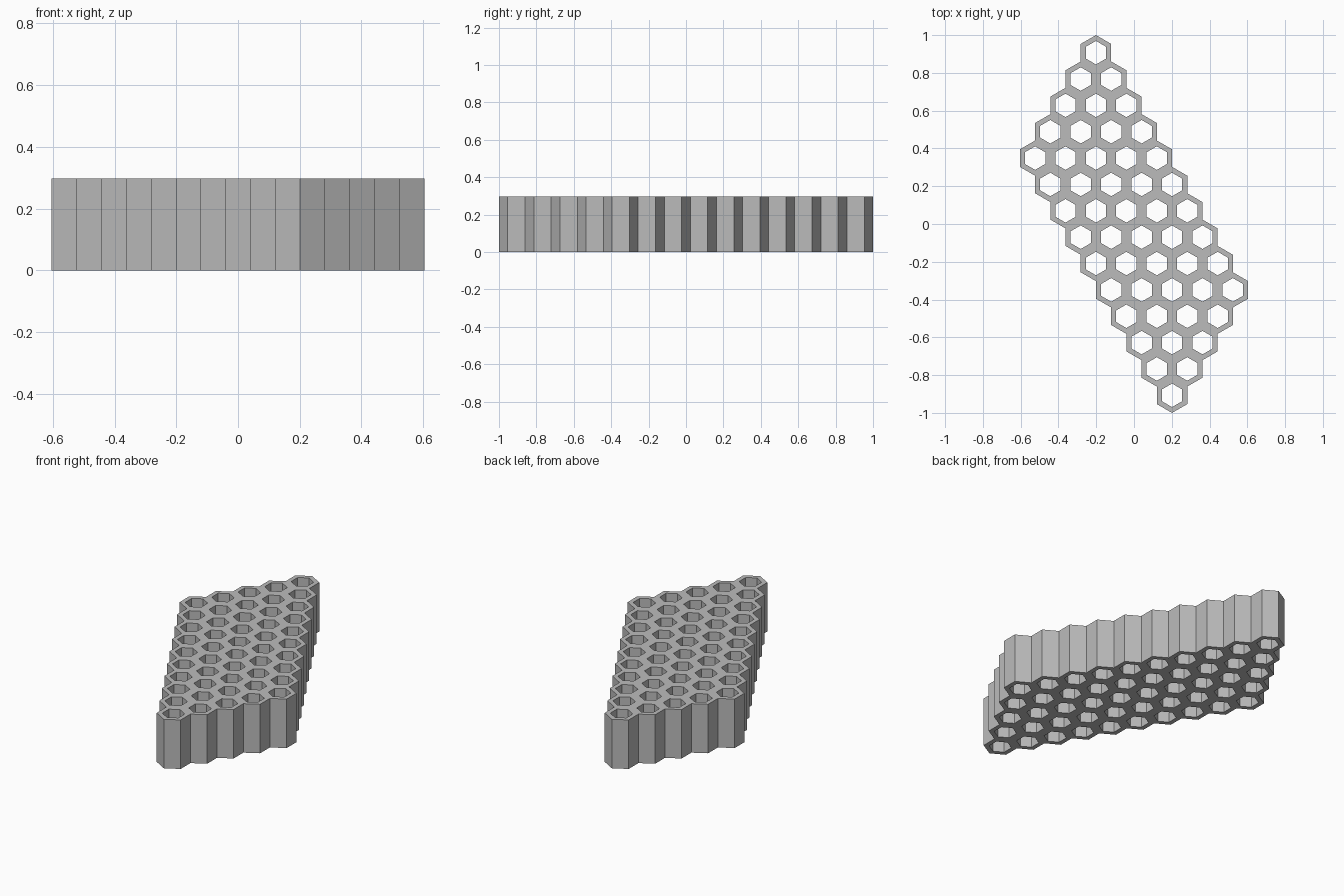
import bpy, bmesh
from math import sin, cos, radians, sqrt
from mathutils import Vector

cube = bpy.data.objects.get("Cube")
if cube:
    bpy.data.objects.remove(cube, do_unlink=True)

ROWS, COLS = 10, 5            # cells along the long and short sides
R = 2 / (1.5 * (ROWS + COLS - 2) + 2)   # cell outer radius
HOLE = R * 0.67               # hole radius
HEIGHT = 0.298

grey = bpy.data.materials.new("plain_grey")
grey.use_nodes = True
colour = (0.5, 0.5, 0.5, 1)
grey.diffuse_color = colour
grey.node_tree.nodes["Principled BSDF"].inputs["Base Color"].default_value = colour


def hexagon(bm, centre, radius):
    """Corners of a hexagon with a point toward +y."""
    return [bm.verts.new(centre + radius * Vector((cos(radians(a)), sin(radians(a)), 0)))
            for a in range(30, 390, 60)]


# Flat lattice of hexagonal rings on a slanted grid
bm = bmesh.new()
half = R * sqrt(3) / 2
for row in range(ROWS):
    for col in range(COLS):
        centre = Vector((half * (row - col - (ROWS - COLS) / 2),
                         1.5 * R * ((ROWS + COLS - 2) / 2 - row - col), 0))
        outer = hexagon(bm, centre, R)
        inner = hexagon(bm, centre, HOLE)
        for i in range(6):
            j = (i + 1) % 6
            bm.faces.new((outer[i], outer[j], inner[j], inner[i]))

# Weld neighbouring cells into one sheet
bmesh.ops.remove_doubles(bm, verts=bm.verts, dist=R * 0.02)
mesh = bpy.data.meshes.new("honeycomb_block")
bm.to_mesh(mesh)
bm.free()
mesh.materials.append(grey)
block = bpy.data.objects.new("honeycomb_block", mesh)
bpy.context.collection.objects.link(block)

# Raise the sheet to full height, with walls on every rim
thick = block.modifiers.new("height", 'SOLIDIFY')
thick.thickness = HEIGHT
thick.offset = 1
